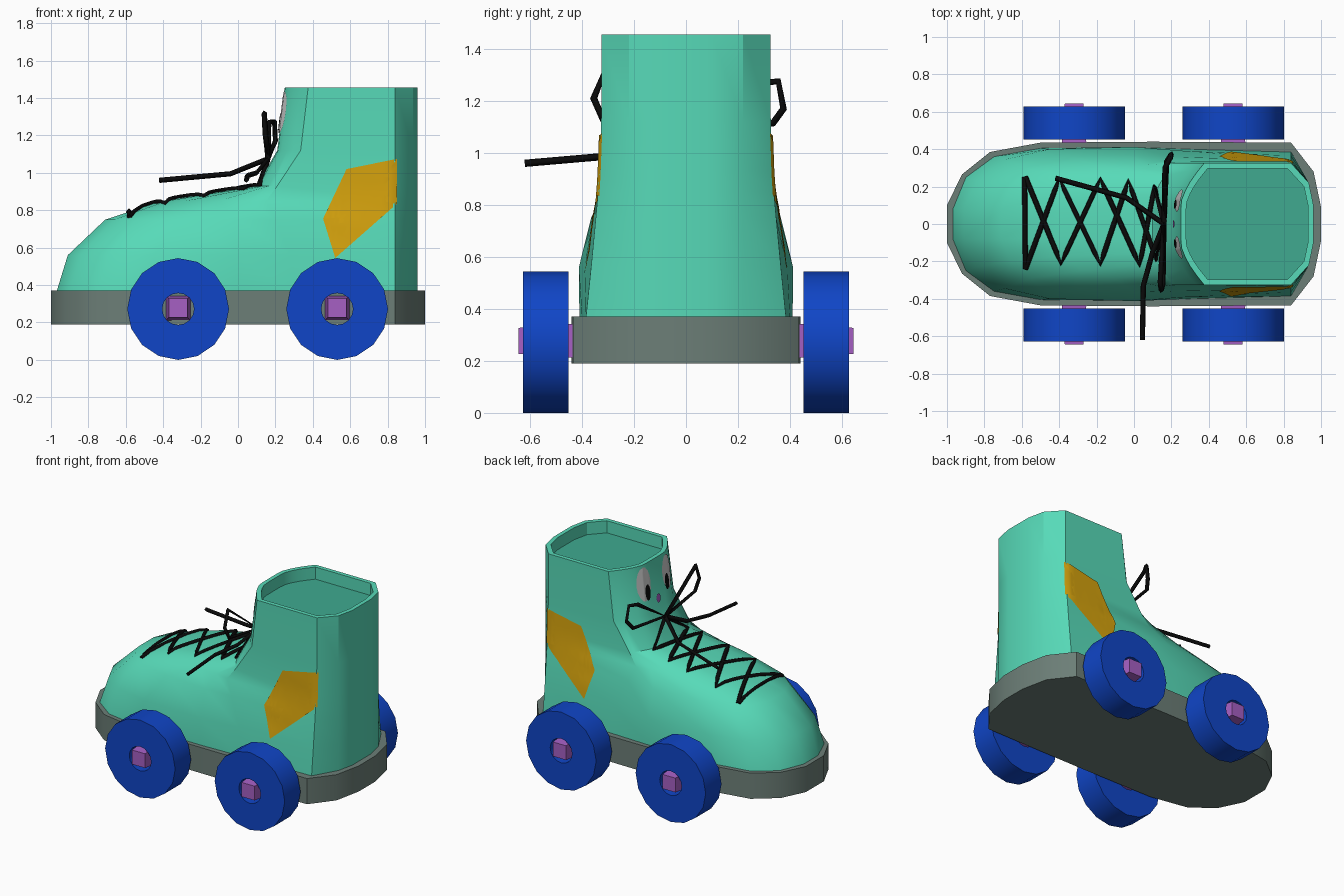
import bpy, bmesh, math
from mathutils import Vector
from mathutils.bvhtree import BVHTree

if "Cube" in bpy.data.objects:
    bpy.data.objects.remove(bpy.data.objects["Cube"])


def material(name, rgb):
    m = bpy.data.materials.new(name)
    m.diffuse_color = (*rgb, 1)
    m.use_nodes = True
    m.node_tree.nodes["Principled BSDF"].inputs["Base Color"].default_value = m.diffuse_color
    return m


TEAL = material("teal", (0.095, 0.70, 0.48))
DARK_TEAL = material("dark_teal", (0.05, 0.40, 0.28))
GREY = material("grey_green", (0.15, 0.21, 0.185))
BLUE = material("blue", (0.005, 0.06, 0.57))
PURPLE = material("purple", (0.38, 0.115, 0.55))
GOLD = material("gold", (0.66, 0.36, 0.004))
BLACK = material("black", (0.003, 0.003, 0.003))
WHITE = material("white", (0.62, 0.62, 0.62))


def finish(name, bm, *mats, recalc=True):
    if recalc:
        bmesh.ops.recalc_face_normals(bm, faces=bm.faces)
    me = bpy.data.meshes.new(name)
    bm.to_mesh(me)
    bm.free()
    ob = bpy.data.objects.new(name, me)
    bpy.context.collection.objects.link(ob)
    for m in mats:
        me.materials.append(m)
    bpy.ops.object.select_all(action='DESELECT')
    ob.select_set(True)
    bpy.context.view_layer.objects.active = ob
    bpy.ops.object.shade_smooth_by_angle(angle=math.radians(30))
    return ob


def loft(rings):
    """Bridge a list of equal-length 3D rings and cap both ends."""
    bm = bmesh.new()
    loops = [[bm.verts.new(p) for p in r] for r in rings]
    n = len(loops[0])
    for a, b in zip(loops, loops[1:]):
        for i in range(n):
            j = (i + 1) % n
            bm.faces.new((a[i], a[j], b[j], b[i]))
    bm.faces.new(loops[0])
    bm.faces.new(loops[-1])
    return bm


def mirrored(half, z):
    return [(x, y, z) for x, y in half] + [(x, -y, z) for x, y in reversed(half)]


# Sole
sole = [(-1, .1), (-.92, .265), (-.77, .385), (-.5, .435), (.1, .44),
        (.84, .435), (.96, .28), (1, .09)]
finish("sole", loft([mirrored(sole, .19), mirrored(sole, .37)]), GREY)

# Boot: rings by height, each given by its front part; the heel is shared
fronts = [
    (.365, .385, [(-.97, .08), (-.9, .25), (-.75, .36), (-.5, .405), (0, .41), (.3, .40)]),
    (.56, .365, [(-.91, .08), (-.84, .23), (-.69, .345), (-.45, .40), (0, .412), (.28, .39)]),
    (.75, .347, [(-.71, .08), (-.66, .2), (-.55, .29), (-.3, .345), (0, .365), (.2, .36)]),
    (.85, .338, [(-.41, .08), (-.38, .17), (-.28, .25), (-.1, .29), (.05, .315), (.15, .335)]),
    (.93, .333, [(.1, .08), (.11, .15), (.135, .21), (.165, .26), (.19, .3), (.21, .325)]),
    (1.12, .326, [(.21, .08), (.215, .14), (.235, .19), (.265, .24), (.295, .285), (.335, .325)]),
    (1.455, .325, [(.25, .08), (.255, .13), (.275, .18), (.3, .225), (.335, .275), (.375, .325)]),
]
rings = [mirrored(f + [(.84, w), (.935, .22), (.96, .1)], z) for z, w, f in fronts]
for z in (1.455, 1.37):
    rings.append([(.605 + (x - .605) * .92, y * .91, z) for x, y, _ in rings[6]])
bm = loft(rings)
bm.faces.ensure_lookup_table()
bm.faces[-1].material_index = 1          # floor of the opening
boot_tree = BVHTree.FromBMesh(bm)
finish("boot", bm, TEAL, DARK_TEAL)


def cast(p, d):
    hit = boot_tree.ray_cast(Vector(p), Vector(d))[0]
    return hit if hit is not None else Vector(p)


def plate(name, points, direction, mat, offset):
    """Flat outline finely cut and laid on the boot along a direction."""
    d = Vector(direction)
    bm = bmesh.new()
    bm.faces.new([bm.verts.new(p) for p in points])
    bmesh.ops.triangulate(bm, faces=bm.faces[:])
    bmesh.ops.subdivide_edges(bm, edges=bm.edges[:], cuts=6, use_grid_fill=True)
    for v in bm.verts:
        v.co = cast(v.co, d) - d * offset
    bm.normal_update()
    for f in bm.faces:
        if f.normal.dot(d) > 0:
            f.normal_flip()
    return finish(name, bm, mat, recalc=False)


# Lightning bolts on both sides
bolt = [(.58, 1.02), (.85, 1.075), (.68, .85), (.85, .835), (.52, .545),
        (.6, .765), (.455, .755)]
for s, side in ((-1, "front"), (1, "back")):
    plate("bolt_" + side, [(x, 2 * s, z) for x, z in bolt], (0, -s, 0), GOLD, .007)


# Face on the front of the shaft
def oval(name, y, z, ry, rz, mat, offset):
    pts = [(-2, y + ry * math.cos(i * math.pi / 8), z + rz * math.sin(i * math.pi / 8))
           for i in range(16)]
    plate(name, pts, (1, 0, 0), mat, offset)


for s, side in ((-1, "right"), (1, "left")):
    oval("eye_" + side, s * .125, 1.325, .06, .115, WHITE, .005)
    oval("pupil_" + side, s * .105, 1.265, .024, .055, BLACK, .009)
oval("nose", 0, 1.19, .022, .03, PURPLE, .006)


# Laces
def lace(name, pts, closed=False):
    cu = bpy.data.curves.new(name, 'CURVE')
    cu.dimensions = '3D'
    cu.bevel_depth = .014
    cu.bevel_resolution = 0
    cu.use_fill_caps = True
    sp = cu.splines.new('POLY')
    sp.points.add(len(pts) - 1)
    for p, c in zip(sp.points, pts):
        p.co = (*c, 1)
    sp.use_cyclic_u = closed
    cu.materials.append(BLACK)
    ob = bpy.data.objects.new(name, cu)
    bpy.context.collection.objects.link(ob)


def on_boot(path, steps=8):
    out = []
    for (x0, y0), (x1, y1) in zip(path, path[1:]):
        for i in range(steps):
            t = i / steps
            out.append(cast((x0 + (x1 - x0) * t, y0 + (y1 - y0) * t, 3), (0, 0, -1)))
    out.append(cast((*path[-1], 3), (0, 0, -1)))
    return [p + Vector((0, 0, .004)) for p in out]


knot = (.16, 0, 1.075)
lace("lace_bar", on_boot([(-.58, -.24), (-.585, .25)]))
lace("lace_a", on_boot([(-.58, -.24), (-.4, .24), (-.18, -.215), (-.03, .23), (.12, -.19)])
     + [knot])
lace("lace_b", on_boot([(-.58, .25), (-.39, -.21), (-.18, .24), (.03, -.22), (.11, .2)])
     + [knot])
lace("bow_loop_left", [knot, (.165, .3, 1.27), (.195, .355, 1.275), (.2, .375, 1.17),
                       (.175, .335, 1.115)], True)
lace("bow_loop_right", [knot, (.14, -.31, 1.32), (.145, -.355, 1.21), (.155, -.32, 1.13)], True)
lace("lace_end_left", [knot, (-.04, .14, .995), (-.42, .245, .96)])
lace("lace_end_right", [knot, (.1, -.15, 1.0), (.05, -.33, .985), (.045, -.62, .96)])

# Wheels and axles
N, R = 16, .272
for x, end in ((-.32, "toe"), (.53, "heel")):
    for s, side in ((-1, "right"), (1, "left")):
        bm = bmesh.new()
        prof = [(R, .452), (R, .627), (.085, .627), (.085, .452)]
        loops = [[bm.verts.new((x + r * math.sin(2 * math.pi * i / N), s * y,
                                R + r * math.cos(2 * math.pi * i / N)))
                  for i in range(N)] for r, y in prof]
        for k in range(4):
            a, b = loops[k], loops[(k + 1) % 4]
            for i in range(N):
                j = (i + 1) % N
                bm.faces.new((a[i], a[j], b[j], b[i]))
        finish(f"wheel_{end}_{side}", bm, BLUE)
        sq = [[(x + h * u, s * y, R + .005 + h * v)
               for u, v in ((-1, -1), (1, -1), (1, 1), (-1, 1))]
              for h, y in ((.067, .41), (.05, .645))]
        finish(f"axle_{end}_{side}", loft(sq), PURPLE)
